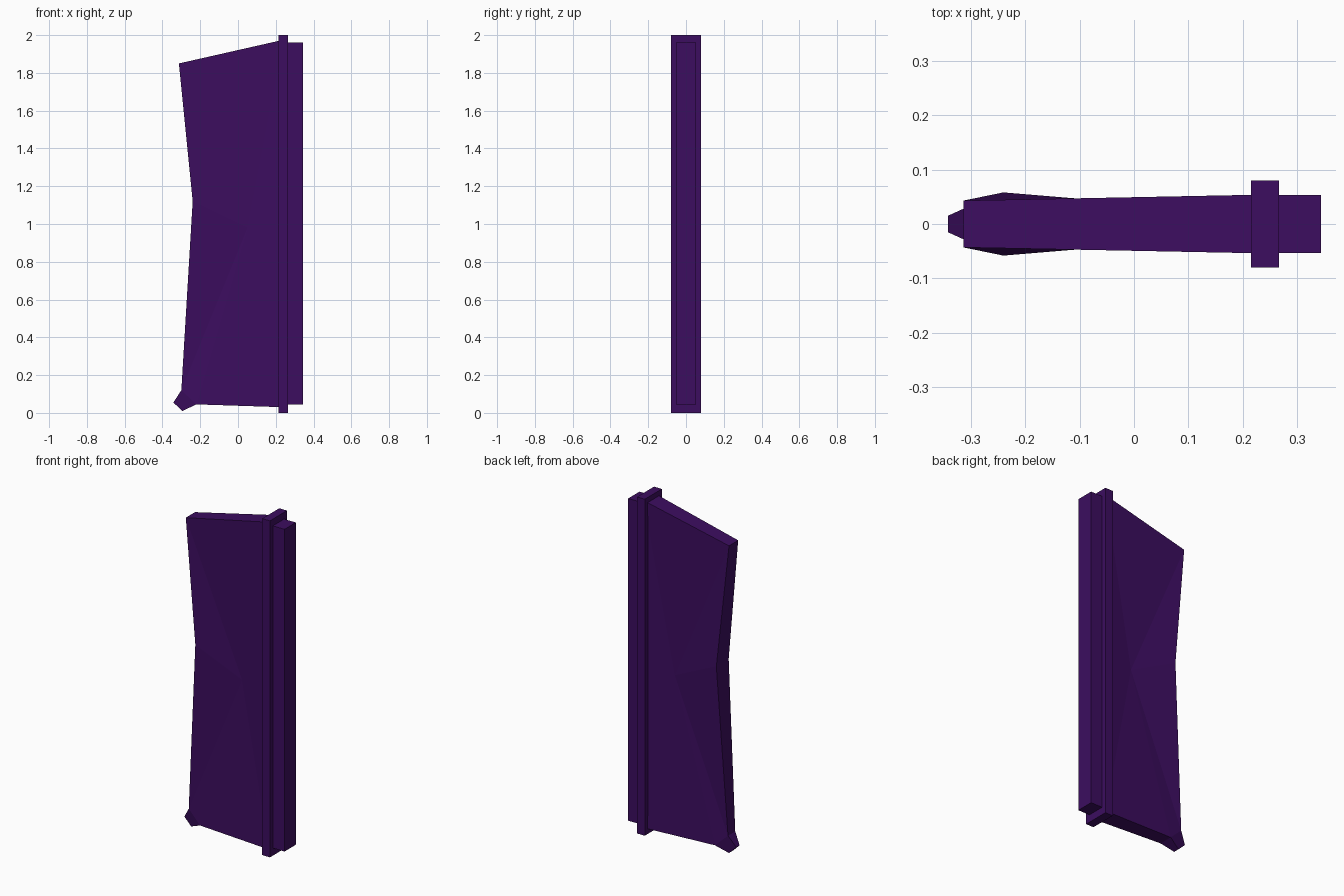
import bpy, bmesh

if "Cube" in bpy.data.objects:
    bpy.data.objects.remove(bpy.data.objects["Cube"])

purple = bpy.data.materials.new("deep purple")
purple.diffuse_color = (0.045, 0.004, 0.115, 1)
purple.use_nodes = True
purple.node_tree.nodes["Principled BSDF"].inputs["Base Color"].default_value = purple.diffuse_color


def finish(name, bm):
    bmesh.ops.recalc_face_normals(bm, faces=bm.faces[:])
    mesh = bpy.data.meshes.new(name)
    bm.to_mesh(mesh)
    bm.free()
    mesh.materials.append(purple)
    obj = bpy.data.objects.new(name, mesh)
    bpy.context.collection.objects.link(obj)


def box(name, x, y, z):
    bm = bmesh.new()
    bmesh.ops.create_cube(bm, size=1)
    for v in bm.verts:
        v.co = [(a + b) / 2 + c * (b - a) for (a, b), c in zip((x, y, z), v.co)]
    finish(name, bm)


# Plate outline (x, z, half thickness), sides dished towards a centre point
outline = [(0.24, 0.03, 0.054), (0.24, 1.975, 0.054), (-0.313, 1.85, 0.043),
           (-0.24, 1.12, 0.058), (-0.30, 0.12, 0.034), (-0.22, 0.045, 0.042)]
# Toe flaring out of the lower corner
toe = [(-0.342, 0.055, 0.015), (-0.295, 0.01, 0.018)]
dish = (0.05, 0.98, 0.034)

bm = bmesh.new()
sides = []
for s in (-1, 1):
    ring = [bm.verts.new((x, s * h, z)) for x, z, h in outline]
    tip = [bm.verts.new((x, s * h, z)) for x, z, h in toe]
    mid = bm.verts.new((dish[0], s * dish[2], dish[1]))
    for a, b in zip(ring, ring[1:] + ring[:1]):
        bm.faces.new((a, b, mid))
    bm.faces.new((ring[4], tip[0], tip[1], ring[5]))
    sides.append(ring[:5] + tip + ring[5:])
# Rim joining both sides
n = len(sides[0])
for i in range(n):
    j = (i + 1) % n
    bm.faces.new((sides[0][i], sides[0][j], sides[1][j], sides[1][i]))
finish("dished_plate", bm)

# Raised collar and rear slab
box("collar_strip", (0.215, 0.266), (-0.08, 0.08), (0, 2))
box("rear_slab", (0.26, 0.343), (-0.053, 0.053), (0.045, 1.96))
